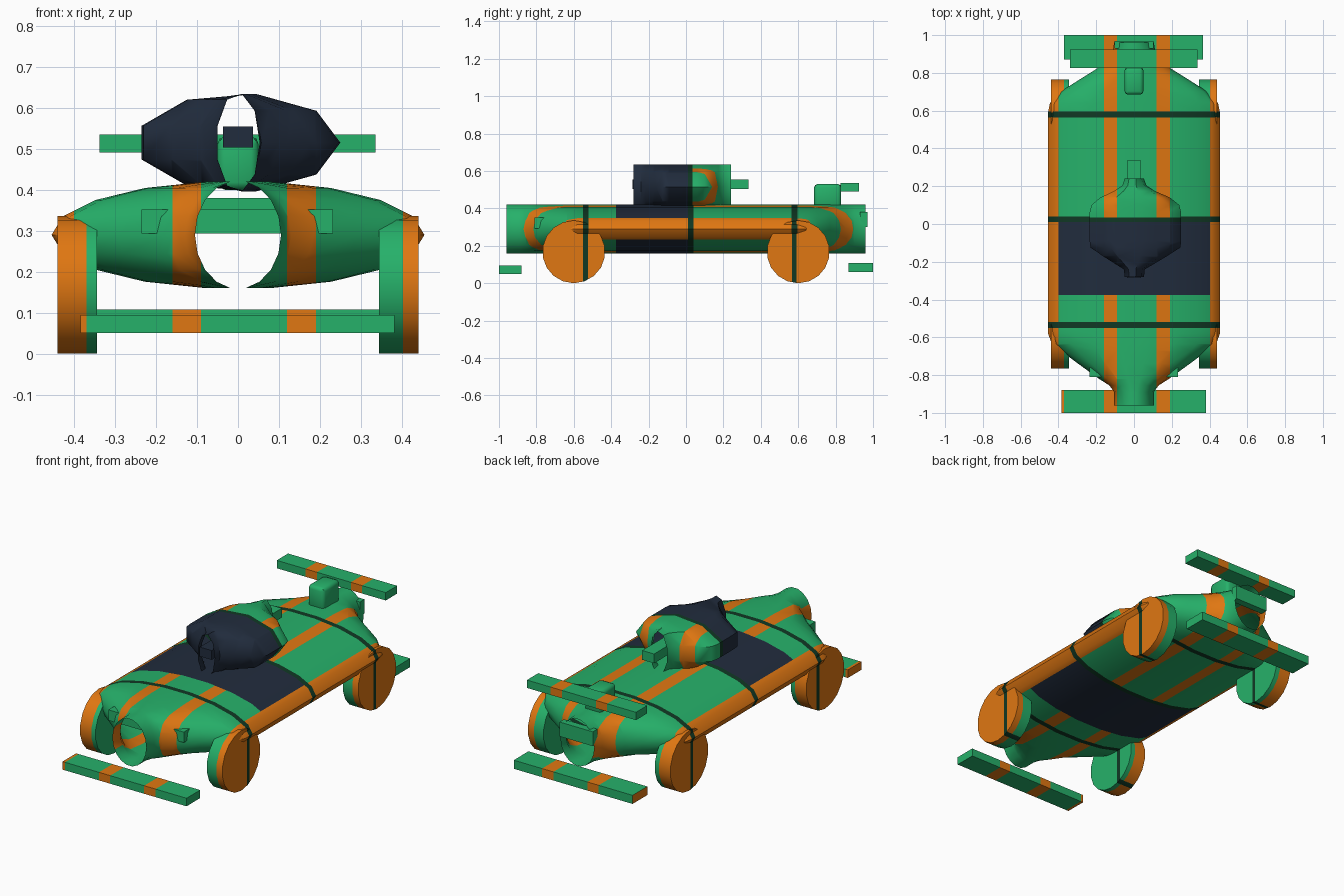
import bpy, bmesh, math
from mathutils import Vector

if "Cube" in bpy.data.objects:
    bpy.data.objects.remove(bpy.data.objects["Cube"])


def lin(c):
    c /= 255
    return c / 12.92 if c <= 0.04045 else ((c + 0.055) / 1.055) ** 2.4


def material(name, rgb):
    m = bpy.data.materials.new(name)
    m.diffuse_color = (*[lin(c) for c in rgb], 1)
    m.use_nodes = True
    m.node_tree.nodes["Principled BSDF"].inputs["Base Color"].default_value = m.diffuse_color
    return m


MATS = [material("green", (38, 177, 106)), material("orange", (224, 119, 18)),
        material("navy", (33, 44, 61)), material("dark_green", (16, 56, 36))]
STRIPES = [(-0.60, -0.37), (-0.16, -0.09), (0.12, 0.19), (0.403, 0.60)]


# Cut the stripe and band borders into a part, then colour its faces by rule
def finish(name, bm, bands=(), navy=None, xstripes=STRIPES):
    xcuts = {x for s in xstripes for x in s}
    ycuts = {y for b in bands for y in b} | set(navy or ())
    for axis, cuts in ((Vector((1, 0, 0)), xcuts), (Vector((0, 1, 0)), ycuts)):
        for v in sorted(cuts):
            bmesh.ops.bisect_plane(bm, geom=bm.verts[:] + bm.edges[:] + bm.faces[:],
                                   plane_co=axis * v, plane_no=axis, dist=1e-5)
    for f in bm.faces:
        c = f.calc_center_median()
        f.material_index = 0
        striped = any(a < c.x < b for a, b in xstripes)
        if striped:
            f.material_index = 1
        if navy and navy[0] < c.y < navy[1] and abs(c.x) < 0.40:
            f.material_index = 2
        if any(a < c.y < b for a, b in bands):
            f.material_index = 3
    me = bpy.data.meshes.new(name)
    bm.to_mesh(me)
    bm.free()
    for m in MATS:
        me.materials.append(m)
    ob = bpy.data.objects.new(name, me)
    bpy.context.collection.objects.link(ob)
    bpy.ops.object.select_all(action='DESELECT')
    ob.select_set(True)
    bpy.context.view_layer.objects.active = ob
    bpy.ops.object.shade_smooth_by_angle(angle=math.radians(46))
    return ob


# Open elliptical tube along y: stations are (y, half width)
def tube(sides, zc, half_h, stations):
    bm = bmesh.new()
    rings = []
    for y, w in stations:
        angles = [2 * math.pi * k / sides for k in range(sides)]
        rings.append([bm.verts.new((w * math.cos(a), y, zc + half_h * math.sin(a)))
                      for a in angles])
    for r, s in zip(rings, rings[1:]):
        for k in range(sides):
            n = (k + 1) % sides
            bm.faces.new((r[k], s[k], s[n], r[n]))
    bmesh.ops.recalc_face_normals(bm, faces=bm.faces[:])
    # normals must point away from the tube axis
    f = bm.faces[:][sides * (len(stations) // 2)]
    f.normal_update()
    c = f.calc_center_median()
    if f.normal.dot(Vector((c.x, 0, c.z - zc))) < 0:
        bmesh.ops.reverse_faces(bm, faces=bm.faces[:])
    return bm


def box(x0, x1, y0, y1, z0, z1, bevel=0):
    bm = bmesh.new()
    bmesh.ops.create_cube(bm, size=1)
    for v in bm.verts:
        v.co = ((x0 + x1) / 2 + v.co.x * (x1 - x0), (y0 + y1) / 2 + v.co.y * (y1 - y0),
                (z0 + z1) / 2 + v.co.z * (z1 - z0))
    if bevel:
        bmesh.ops.bevel(bm, geom=bm.edges[:], offset=bevel, segments=2,
                        profile=0.5, affect='EDGES')
    return bm


BANDS = [(-0.55, -0.52), (0.01, 0.04), (0.565, 0.595)]

# Body: constant height, pinched to round open ends
body = [(-0.96, 0.105), (-0.89, 0.105), (-0.855, 0.13), (-0.82, 0.185), (-0.74, 0.295),
        (-0.67, 0.39), (-0.635, 0.435), (-0.58, 0.455), (0.59, 0.455), (0.64, 0.445),
        (0.70, 0.39), (0.77, 0.28), (0.82, 0.20), (0.86, 0.15), (0.90, 0.115), (0.96, 0.105)]
finish("body", tube(18, 0.29, 0.132, body), BANDS, (-0.375, 0.01),
       [(-0.60, -0.40)] + STRIPES[1:])

# Cabin
cabin = [(-0.28, 0.053), (-0.24, 0.057), (-0.215, 0.10), (-0.17, 0.175), (-0.125, 0.245),
         (-0.09, 0.25), (0.06, 0.25), (0.10, 0.24), (0.14, 0.19), (0.175, 0.11),
         (0.205, 0.065), (0.24, 0.053)]
finish("cabin", tube(9, 0.515, 0.121, cabin), [(0.01, 0.035)], (-0.40, 0.01))
finish("cabin_rod", box(-0.037, 0.037, -0.285, 0.335, 0.503, 0.555), [], (-0.40, 0.01))

# Wheels
for side, sx in (("left", -1), ("right", 1)):
    for end, y in (("front", -0.6), ("rear", 0.6)):
        bm = bmesh.new()
        bmesh.ops.create_cone(bm, cap_ends=True, segments=18, radius1=0.168,
                              radius2=0.168, depth=0.096)
        for v in bm.verts:
            x, py, z = v.co
            v.co = (sx * 0.392 + z, y + x, 0.168 + py)
        bmesh.ops.recalc_face_normals(bm, faces=bm.faces[:])
        line = (-0.55, -0.525) if y < 0 else (0.567, 0.59)
        finish(f"{end}_{side}_wheel", bm, [line])

# Bumpers, rear wing and its mount
finish("front_bumper", box(-0.385, 0.382, -1.0, -0.88, 0.05, 0.095))
finish("rear_bumper", box(-0.37, 0.365, 0.87, 1.0, 0.06, 0.108))
finish("rear_wing", box(-0.338, 0.336, 0.825, 0.925, 0.491, 0.535))
finish("wing_mount", box(-0.05, 0.05, 0.685, 0.83, 0.40, 0.53, 0.018))

# Headlight bar and tail block inside the ends of the body
finish("headlight_bar", box(-0.235, 0.232, -0.81, -0.76, 0.293, 0.352), xstripes=[])
finish("tail_block", box(-0.103, 0.103, 0.93, 0.97, 0.30, 0.38), xstripes=[])
